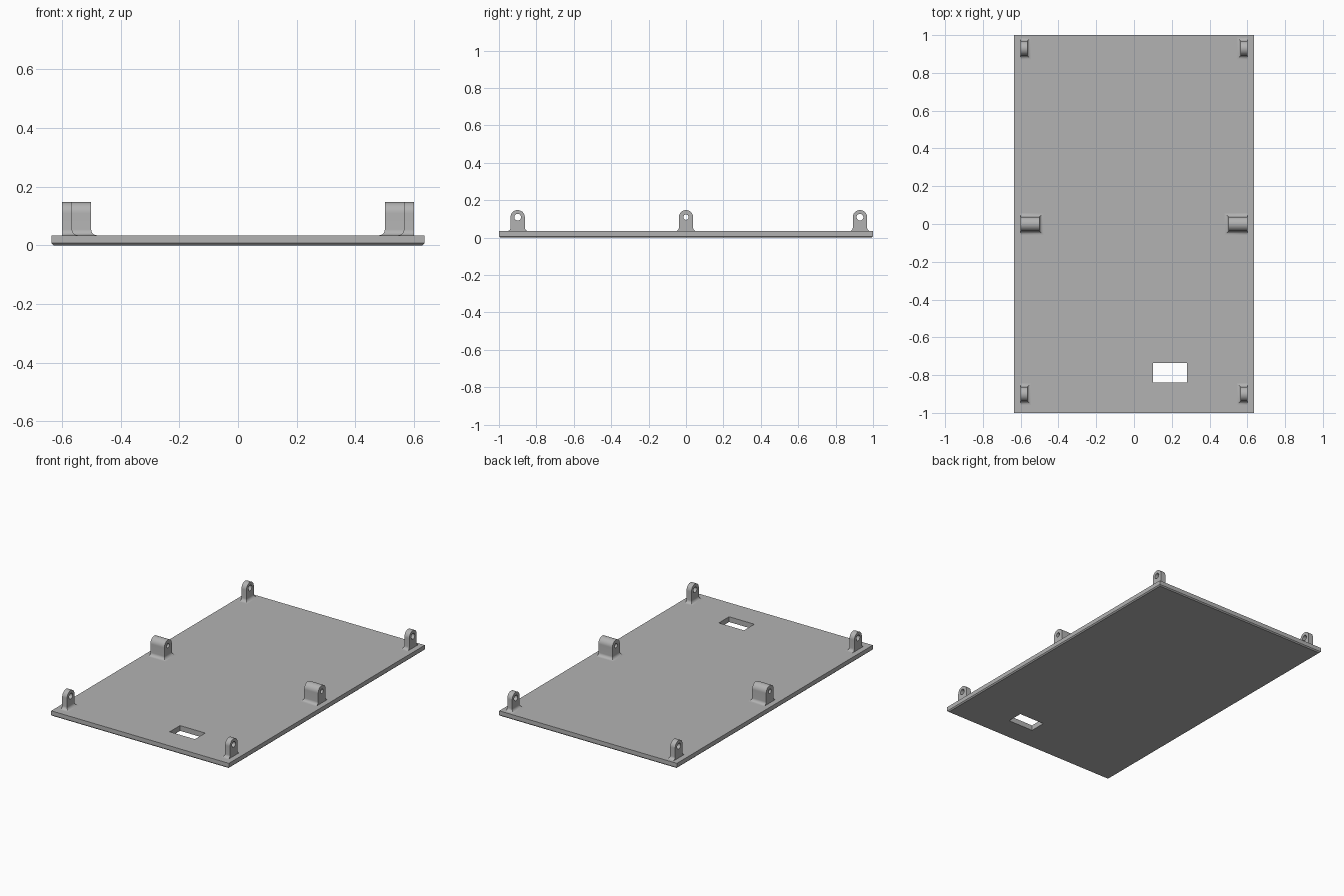
import bpy, bmesh, math
from mathutils import Matrix

cube = bpy.data.objects.get("Cube")
if cube:
    bpy.data.objects.remove(cube, do_unlink=True)

grey = bpy.data.materials.new("plain grey")
grey.use_nodes = True
colour = (0.45, 0.45, 0.45, 1)
grey.diffuse_color = colour
grey.node_tree.nodes["Principled BSDF"].inputs["Base Color"].default_value = colour

TOP = 0.034          # plate thickness
OUTER = 0.6          # outer face of the lugs
RADIUS = 0.038       # rounded lug head
HEAD = 0.109         # height of the pin hole
FILLET = 0.02


def add_object(name, bm):
    bmesh.ops.recalc_face_normals(bm, faces=bm.faces)
    mesh = bpy.data.meshes.new(name)
    bm.to_mesh(mesh)
    bm.free()
    mesh.materials.append(grey)
    obj = bpy.data.objects.new(name, mesh)
    bpy.context.collection.objects.link(obj)
    return obj


def loft(name, rings):
    """Stack rectangles (x0, x1, y0, y1, z) into a closed solid."""
    bm = bmesh.new()
    loops = [[bm.verts.new(p) for p in
              ((a, c, z), (b, c, z), (b, d, z), (a, d, z))]
             for a, b, c, d, z in rings]
    for low, high in zip(loops, loops[1:]):
        for i in range(4):
            j = (i + 1) % 4
            bm.faces.new((low[i], low[j], high[j], high[i]))
    bm.faces.new(loops[0][::-1])
    bm.faces.new(loops[-1])
    return add_object(name, bm)


def cut(obj, cutter):
    """Subtract the cutter, then discard it."""
    cutter.hide_render = True
    mod = obj.modifiers.new("cut", "BOOLEAN")
    mod.operation = "DIFFERENCE"
    mod.solver = "EXACT"
    mod.object = cutter
    bpy.ops.object.select_all(action="DESELECT")
    bpy.context.view_layer.objects.active = obj
    obj.select_set(True)
    bpy.ops.object.modifier_apply(modifier=mod.name)
    bpy.data.objects.remove(cutter, do_unlink=True)


def pin_cutter(x, y, radius):
    bm = bmesh.new()
    turn = Matrix.Translation((x, y, HEAD)) @ Matrix.Rotation(math.pi / 2, 4, "Y")
    bmesh.ops.create_cone(bm, cap_ends=True, segments=32, radius1=radius,
                          radius2=radius, depth=0.4, matrix=turn)
    return add_object("pin_cutter", bm)


def lug(name, side, y, depth, hole):
    # Flare at the foot, straight cheeks, then a round head
    steps = [(RADIUS + FILLET, FILLET, TOP - 0.005)]
    for i in range(9):
        a = math.pi / 2 * i / 8
        flare = FILLET * (1 - math.sin(a))
        steps.append((RADIUS + flare, flare, TOP + FILLET * (1 - math.cos(a))))
    for i in range(16):
        a = math.pi / 2 * i / 16
        steps.append((RADIUS * math.cos(a), 0, HEAD + RADIUS * math.sin(a)))
    steps.append((0.001, 0, HEAD + RADIUS))
    rings = [(side * (OUTER - depth - flare), side * OUTER, y - w, y + w, z)
             for w, flare, z in steps]
    obj = loft(name, rings)
    cut(obj, pin_cutter(side * OUTER, y, hole))
    bpy.ops.object.shade_smooth_by_angle(angle=math.radians(30))


# Base plate with a chamfered lower edge and a rectangular window
C = 0.007
plate = loft("base_plate", [(-0.635 + C, 0.635 - C, -1 + C, 1 - C, 0),
                            (-0.635, 0.635, -1, 1, C),
                            (-0.635, 0.635, -1, 1, TOP)])
cut(plate, loft("window_cutter", [(0.1, 0.28, -0.84, -0.735, -0.1),
                                  (0.1, 0.28, -0.84, -0.735, 0.1)]))

# Three pairs of mounting lugs
for side, hand in ((1, "left"), (-1, "right")):
    lug("front_lug_" + hand, side, -0.9, 0.035, 0.018)
    lug("middle_lug_" + hand, side, 0, 0.1, 0.014)
    lug("back_lug_" + hand, side, 0.93, 0.035, 0.018)
